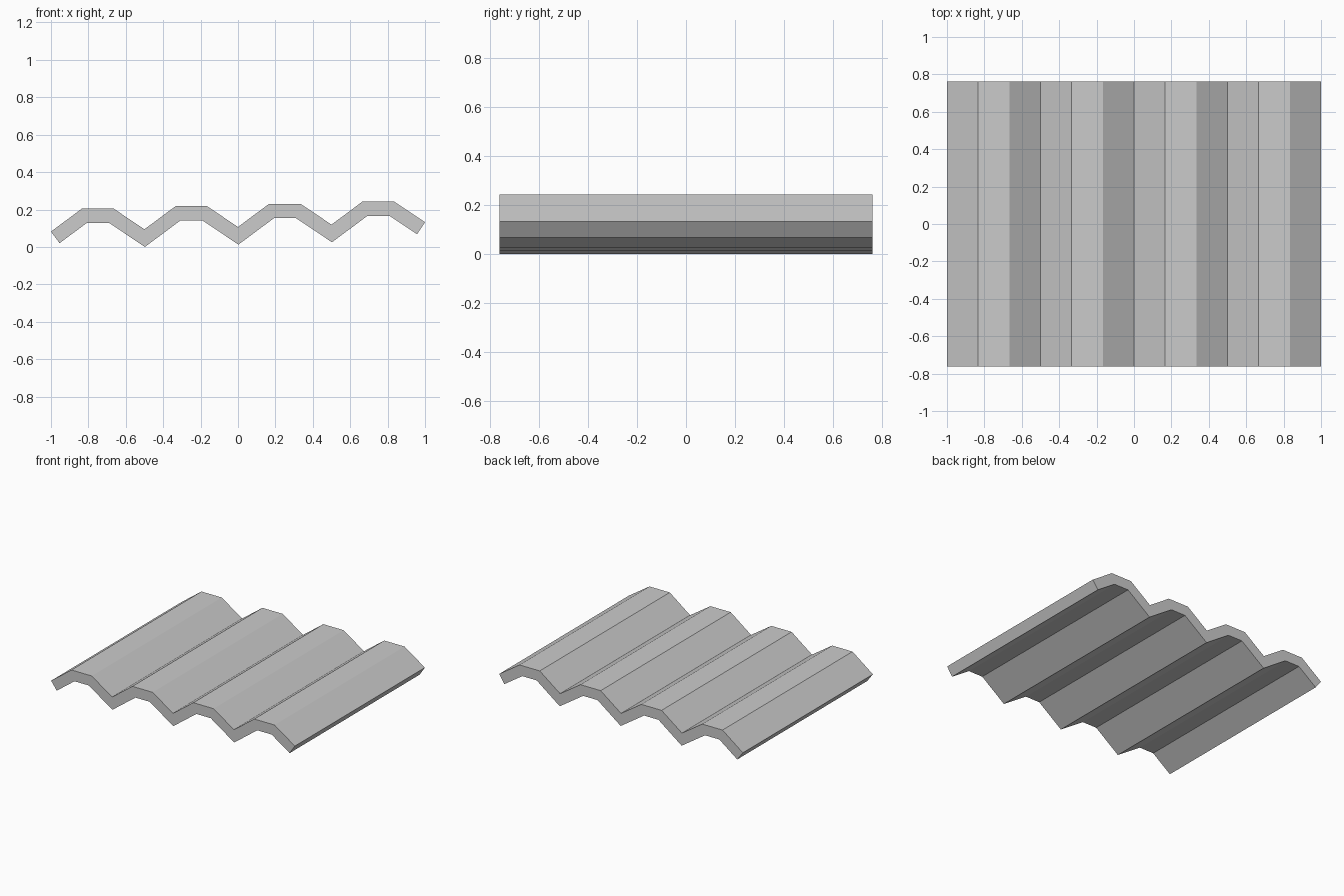
import bpy
import bmesh
from mathutils import Vector

if "Cube" in bpy.data.objects:
    bpy.data.objects.remove(bpy.data.objects["Cube"])

WAVES, PITCH, THICK, HALF_Y = 4, 0.5, 0.077, 0.762
STEP = 0.0125  # each wave sits slightly higher than the last

# Upper line of the corrugated section: valley, two crest corners per wave
top = []
for i in range(WAVES):
    x, lift = -1 + i * PITCH, i * STEP
    top += [Vector((x, 0.085 + lift)),
            Vector((x + PITCH / 3, 0.209 + lift)),
            Vector((x + 2 * PITCH / 3, 0.209 + lift))]
top.append(Vector((1, 0.085 + WAVES * STEP)))

# Underside: mitred offset of the upper line, square at both ends
normals = []
for a, b in zip(top, top[1:]):
    d = (b - a).normalized()
    normals.append(Vector((d.y, -d.x)))
bottom = []
for i, p in enumerate(top):
    n0, n1 = normals[max(i - 1, 0)], normals[min(i, len(normals) - 1)]
    bottom.append(p + (n0 + n1) * THICK / (1 + n0.dot(n1)))
base = min(p.y for p in bottom)

# Sheet: strips of quads along the section, closed at every side
bm = bmesh.new()


def row(points, y):
    return [bm.verts.new((p.x, y, p.y - base)) for p in points]


tf, tb = row(top, -HALF_Y), row(top, HALF_Y)
bf, bb = row(bottom, -HALF_Y), row(bottom, HALF_Y)
for p, q in ((tf, tb), (tb, bb), (bb, bf), (bf, tf)):
    for i in range(len(top) - 1):
        bm.faces.new((p[i], p[i + 1], q[i + 1], q[i]))
for i in (0, -1):
    bm.faces.new((tf[i], tb[i], bb[i], bf[i]))
bmesh.ops.recalc_face_normals(bm, faces=bm.faces)

mesh = bpy.data.meshes.new("corrugated_sheet")
bm.to_mesh(mesh)
bm.free()
bpy.context.collection.objects.link(bpy.data.objects.new("corrugated_sheet", mesh))
